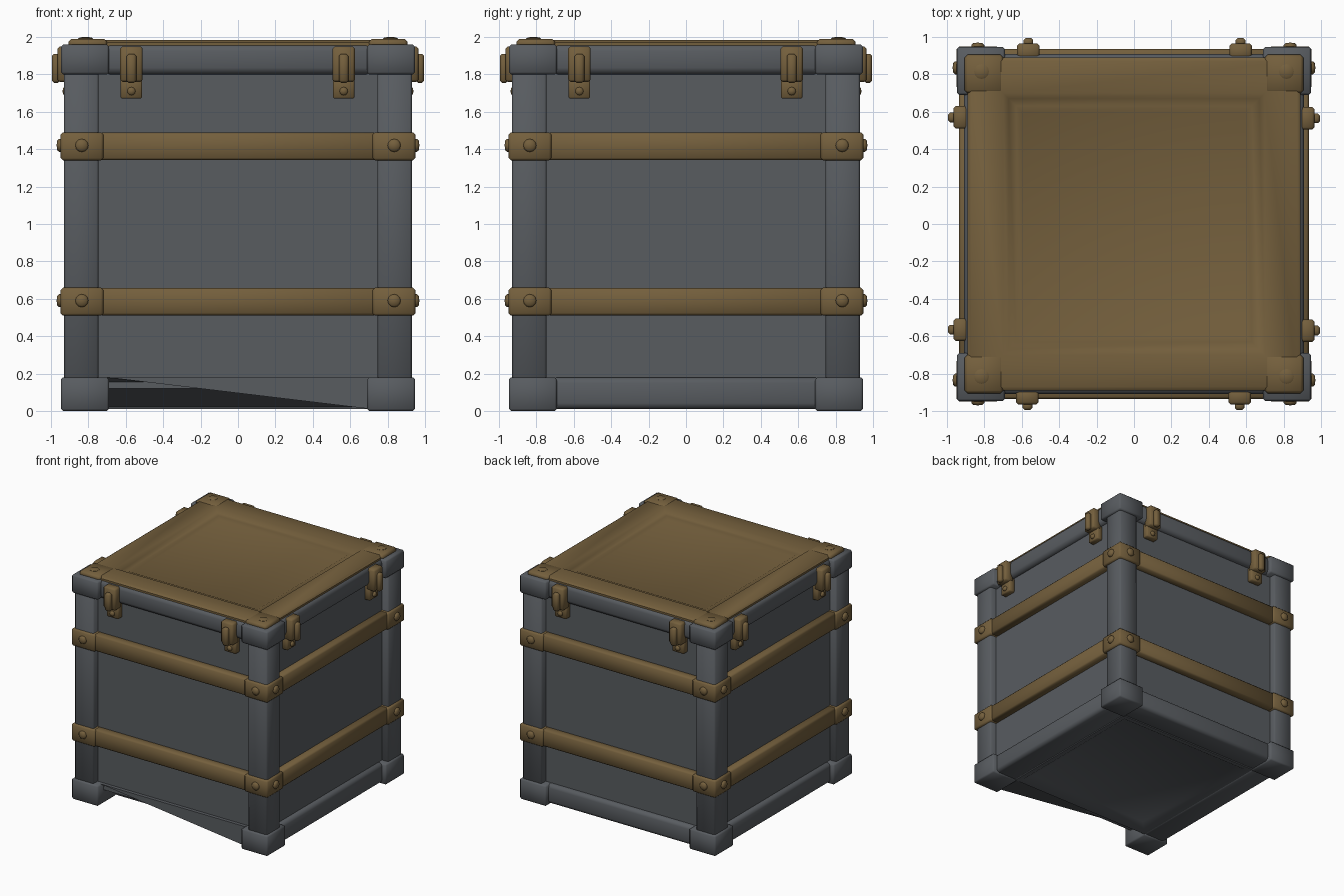
import bpy, bmesh, math
from mathutils import Matrix, Vector

if "Cube" in bpy.data.objects:
    bpy.data.objects.remove(bpy.data.objects["Cube"])


def material(name, rgb):
    m = bpy.data.materials.new(name)
    m.diffuse_color = (*rgb, 1)
    m.use_nodes = True
    m.node_tree.nodes["Principled BSDF"].inputs["Base Color"].default_value = m.diffuse_color
    return m


GRAY = material("slate gray", (0.098, 0.107, 0.118))
BROWN = material("bronze brown", (0.175, 0.115, 0.046))


def finish(name, bm, mat, bevel=0.0, segments=1):
    bmesh.ops.recalc_face_normals(bm, faces=bm.faces)
    if bevel:
        bmesh.ops.bevel(bm, geom=bm.edges[:], offset=bevel, segments=segments,
                        profile=0.5, affect='EDGES', clamp_overlap=True)
    me = bpy.data.meshes.new(name)
    bm.to_mesh(me)
    bm.free()
    me.materials.append(mat)
    ob = bpy.data.objects.new(name, me)
    bpy.context.collection.objects.link(ob)
    bpy.ops.object.select_all(action='DESELECT')
    ob.select_set(True)
    bpy.context.view_layer.objects.active = ob
    bpy.ops.object.shade_smooth_by_angle(angle=math.radians(50))
    return ob


def box(name, lo, hi, mat, bevel=0.0, segments=1, rot=0.0):
    """Box from corner to corner, turned about z by rot."""
    lo, hi = Vector(lo), Vector(hi)
    bm = bmesh.new()
    bmesh.ops.create_cube(bm, size=1)
    for v in bm.verts:
        v.co = (lo + hi) / 2 + Vector(a * b for a, b in zip(v.co, hi - lo))
    ob = finish(name, bm, mat, bevel, segments)
    ob.data.transform(Matrix.Rotation(rot, 4, 'Z'))
    return ob


def rivet(name, pos, r, h, rot=0.0, up=False):
    """Domed rivet facing -y before rot, or facing up."""
    bm = bmesh.new()
    rings = [(1.0, -0.5), (1.0, 0.45), (0.75, 0.85)]
    n = 12
    loops = [[bm.verts.new((r * s * math.cos(2 * math.pi * i / n),
                            r * s * math.sin(2 * math.pi * i / n), h * z))
              for i in range(n)] for s, z in rings]
    for a, b in zip(loops, loops[1:]):
        for i in range(n):
            bm.faces.new((a[i], a[(i + 1) % n], b[(i + 1) % n], b[i]))
    tip = bm.verts.new((0, 0, h))
    for i in range(n):
        bm.faces.new((loops[-1][i], loops[-1][(i + 1) % n], tip))
    bm.faces.new(loops[0])
    ob = finish(name, bm, BROWN)
    turn = Matrix() if up else Matrix.Rotation(math.pi / 2, 4, 'X')
    ob.data.transform(Matrix.Rotation(rot, 4, 'Z') @ Matrix.Translation(pos) @ turn)


def stepped_square(name, levels, mat):
    """Nested square loops (half width, z), capped at the last one."""
    bm = bmesh.new()
    loops = [[bm.verts.new((sx * h, sy * h, z)) for sx, sy in
              ((-1, -1), (1, -1), (1, 1), (-1, 1))] for h, z in levels]
    for a, b in zip(loops, loops[1:]):
        for i in range(4):
            bm.faces.new((a[i], a[(i + 1) % 4], b[(i + 1) % 4], b[i]))
    bm.faces.new(loops[-1])
    bm.faces.new(loops[0])
    return finish(name, bm, mat)


# Core walls, floor and lid
box("wall_panels", (-0.87, -0.87, 0.12), (0.87, 0.87, 1.93), GRAY)
stepped_square("floor_frame", [(0.72, 0.14), (0.70, 0.012), (0.66, 0.012),
                               (0.60, 0.05)], GRAY)
stepped_square("lid", [(0.89, 1.92), (0.89, 1.97), (0.87, 1.985), (0.70, 1.985),
                       (0.67, 1.955), (0.63, 1.955), (0.60, 1.94)], BROWN)

# Front lower rail: its underside is cut away towards the left foot
bm = bmesh.new()
left = [bm.verts.new((-0.70, y, z)) for y, z in ((-0.90, 0.18), (-0.69, 0.18), (-0.69, 0.012))]
right = [bm.verts.new((0.70, y, z)) for y, z in
         ((-0.90, 0.18), (-0.69, 0.18), (-0.69, 0.012), (-0.90, 0.012))]
for f in ((left[0], left[1], right[1], right[0]), (left[1], left[2], right[2], right[1]),
          (left[0], right[0], right[3]), (left[0], right[3], right[2], left[2]), left, right):
    bm.faces.new(f)
finish("front_lower_rail", bm, GRAY)

for k, side in enumerate(("front", "right", "back", "left")):
    a = k * math.pi / 2
    # Rails
    if k:
        box(side + "_lower_rail", (-0.72, -0.91, 0.012), (0.72, -0.69, 0.18), GRAY, 0.03, 2, a)
    box(side + "_upper_rail", (-0.72, -0.91, 1.80), (0.72, -0.80, 1.96), GRAY, 0.035, 2, a)
    # Corner post, foot, cap and lid corner
    box(side + "_post", (-0.93, -0.93, 0.15), (-0.745, -0.745, 1.85), GRAY, 0.012, 1, a)
    box(side + "_foot", (-0.947, -0.947, 0), (-0.69, -0.69, 0.18), GRAY, 0.012, 1, a)
    box(side + "_cap", (-0.947, -0.947, 1.80), (-0.69, -0.69, 1.96), GRAY, 0.012, 1, a)
    box(side + "_lid_corner", (-0.905, -0.905, 1.94), (-0.70, -0.70, 1.99), BROWN, 0.015, 1, a)
    rivet(side + "_lid_rivet", (-0.815, -0.815, 1.985), 0.04, 0.015, a, True)
    # Straps with corner brackets and rivets
    for z, level in ((0.585, "lower"), (1.415, "upper")):
        n = f"{side}_{level}"
        box(n + "_strap", (-0.74, -0.935, z - 0.073), (0.74, -0.85, z + 0.073), BROWN, 0.012, 1, a)
        box(n + "_bracket", (-0.948, -0.948, z - 0.075), (-0.72, -0.72, z + 0.075),
            BROWN, 0.012, 1, a)
        for x in (-0.835, 0.835):
            rivet(n + "_rivet", (x, -0.945, z + 0.005), 0.035, 0.025, a)
    # Latches
    for x in (-0.57, 0.565):
        n = side + "_latch"
        box(n + "_plate", (x - 0.058, -0.92, 1.67), (x + 0.058, -0.86, 1.80), BROWN, 0.008, 1, a)
        rivet(n + "_rivet", (x, -0.918, 1.71), 0.022, 0.02, a)
        box(n + "_body", (x - 0.06, -0.965, 1.76), (x + 0.06, -0.88, 1.95), BROWN, 0.012, 1, a)
        box(n + "_lever", (x - 0.026, -0.995, 1.755), (x + 0.026, -0.95, 1.91),
            BROWN, 0.012, 1, a)
